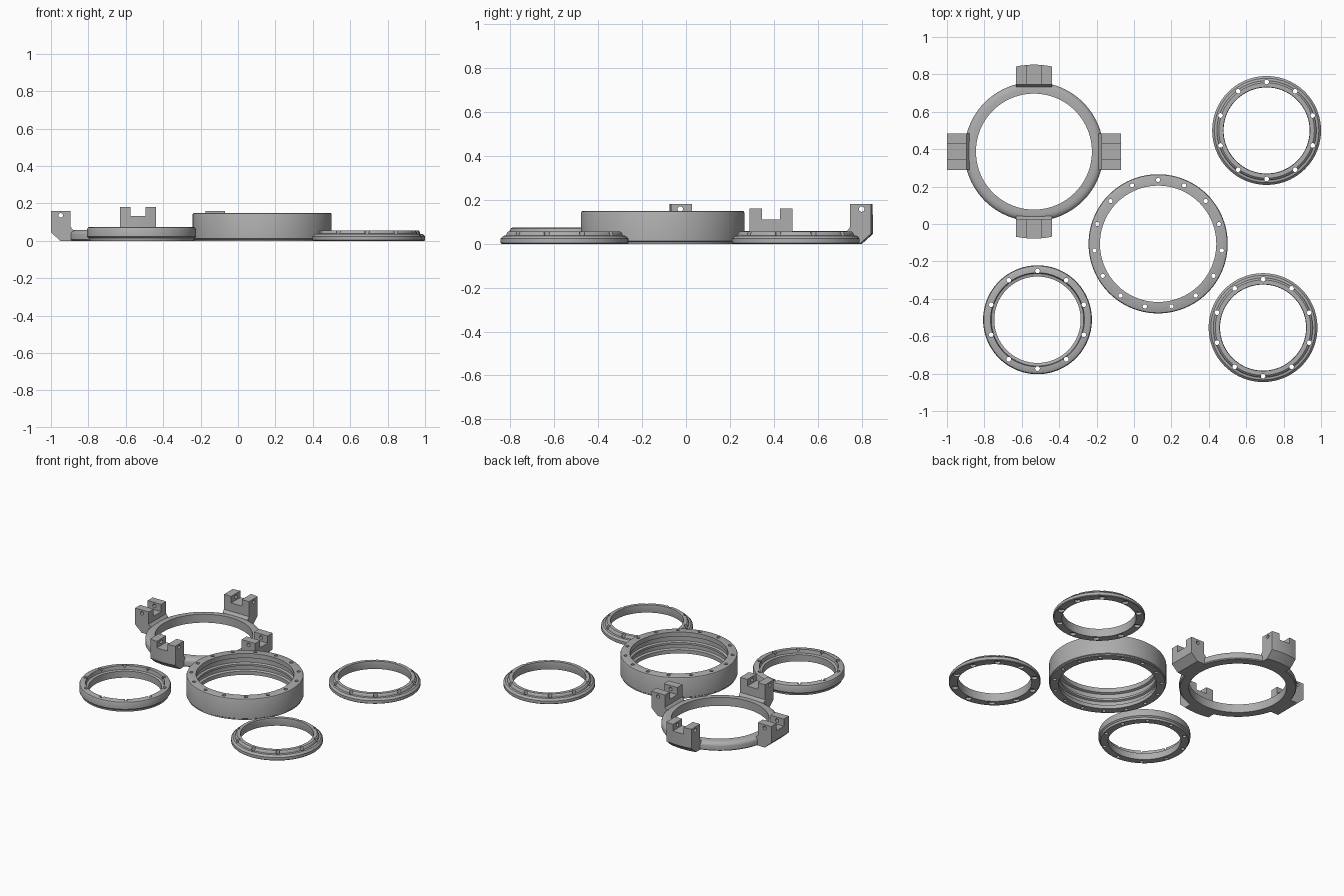
import bpy, bmesh, math
from mathutils import Matrix, Vector

if "Cube" in bpy.data.objects:
    bpy.data.objects.remove(bpy.data.objects["Cube"])

grey = bpy.data.materials.new("warm grey")
grey.diffuse_color = (0.42, 0.42, 0.42, 1)
grey.use_nodes = True
grey.node_tree.nodes["Principled BSDF"].inputs["Base Color"].default_value = grey.diffuse_color


def make_object(name, bm):
    bmesh.ops.recalc_face_normals(bm, faces=bm.faces)
    me = bpy.data.meshes.new(name)
    bm.to_mesh(me)
    bm.free()
    ob = bpy.data.objects.new(name, me)
    me.materials.append(grey)
    bpy.context.collection.objects.link(ob)
    return ob


def lathe(name, profile, centre, n=96):
    """Revolve a closed (radius, z) profile into a ring."""
    bm = bmesh.new()
    loops = []
    for i in range(n):
        a = 2 * math.pi * i / n
        loops.append([bm.verts.new((centre[0] + r * math.cos(a),
                                    centre[1] + r * math.sin(a), z)) for r, z in profile])
    k = len(profile)
    for i in range(n):
        p, q = loops[i], loops[(i + 1) % n]
        for j in range(k):
            bm.faces.new((p[j], q[j], q[(j + 1) % k], p[(j + 1) % k]))
    return make_object(name, bm)


def cylinder(bm, r, z0, z1, x, y, sides=16):
    bmesh.ops.create_cone(bm, cap_ends=True, segments=sides, radius1=r, radius2=r,
                          depth=z1 - z0, matrix=Matrix.Translation((x, y, (z0 + z1) / 2)))


def cut(ob, bm):
    """Subtract a cutter mesh and discard it."""
    cutter = make_object("cutter", bm)
    cutter.hide_render = True
    mod = ob.modifiers.new("cut", "BOOLEAN")
    mod.operation, mod.solver, mod.object = "DIFFERENCE", "EXACT", cutter
    bpy.context.view_layer.objects.active = ob
    bpy.ops.object.modifier_apply(modifier=mod.name)
    bpy.data.objects.remove(cutter)


def bolt_circle(ob, centre, radius, count, hole, z0, z1):
    bm = bmesh.new()
    for i in range(count):
        a = math.pi / 2 + 2 * math.pi * i / count
        cylinder(bm, hole, z0, z1, centre[0] + radius * math.cos(a),
                 centre[1] + radius * math.sin(a))
    cut(ob, bm)


# Central housing: tall ring with internal grooves and 15 bolt holes
c = (0.129, -0.106)
housing = lathe("housing_ring", [
    (0.311, 0), (0.366, 0), (0.366, 0.008), (0.372, 0.012), (0.372, 0.14), (0.369, 0.147),
    (0.363, 0.15), (0.311, 0.15), (0.311, 0.118), (0.326, 0.112), (0.326, 0.082),
    (0.313, 0.076), (0.313, 0.062), (0.326, 0.056), (0.326, 0.032), (0.311, 0.026)], c)
bolt_circle(housing, c, 0.342, 15, 0.0115, -0.05, 0.2)

# Two low retaining flanges with stepped rims and counterbored holes
for name, c in (("back_flange", (0.709, 0.5)), ("front_flange", (0.69, -0.554))):
    flange = lathe(name, [
        (0.236, 0), (0.287, 0), (0.291, 0.004), (0.291, 0.023), (0.279, 0.036),
        (0.266, 0.038), (0.262, 0.05), (0.255, 0.056), (0.232, 0.056), (0.23, 0.04)], c)
    bolt_circle(flange, c, 0.259, 10, 0.0125, -0.05, 0.1)
    bolt_circle(flange, c, 0.259, 10, 0.02, -0.05, 0.016)

# Thicker clamp ring with an inner recess
c = (-0.516, -0.512)
clamp = lathe("clamp_ring", [
    (0.231, 0), (0.279, 0), (0.282, 0.014), (0.291, 0.022), (0.291, 0.06), (0.287, 0.07),
    (0.278, 0.075), (0.251, 0.075), (0.247, 0.05), (0.231, 0.046)], c)
bolt_circle(clamp, c, 0.261, 10, 0.0125, -0.05, 0.1)

# Bracket ring with a rounded shoulder
c = (-0.535, 0.387)
bracket_ring = lathe("bracket_ring", [
    (0.31, 0), (0.366, 0), (0.372, 0.006), (0.372, 0.034), (0.369, 0.044), (0.361, 0.052),
    (0.35, 0.057), (0.338, 0.059), (0.31, 0.059)], c)


def bracket(name, angle, top, floor, hole_z, curved):
    """Slotted clevis: side profile extruded sideways, slot and pin hole cut out."""
    side = [(0.345, 0), (0.415, 0), (0.465, 0.045), (0.465, top), (0.36, top),
            (0.36, 0.075), (0.345, 0.056)]
    half, n = 0.097, 8
    bm = bmesh.new()
    rows = []
    for i in range(n + 1):
        t = -half + 2 * half * i / n
        drop = 0.465 - math.sqrt(0.465 ** 2 - t * t) if curved else 0
        rows.append([bm.verts.new((r - (drop if r > 0.4 else 0), t, z)) for r, z in side])
    k = len(side)
    for p, q in zip(rows, rows[1:]):
        for j in range(k):
            bm.faces.new((p[j], p[(j + 1) % k], q[(j + 1) % k], q[j]))
    bm.faces.new(rows[0])
    bm.faces.new(rows[-1])
    ob = make_object(name, bm)
    # slot
    bm = bmesh.new()
    bmesh.ops.create_cube(bm, size=1, matrix=Matrix.Translation((0.41, 0, floor + 0.1))
                          @ Matrix.Diagonal((0.3, 0.082, 0.2, 1)))
    cut(ob, bm)
    # pin hole
    bm = bmesh.new()
    bmesh.ops.create_cone(bm, cap_ends=True, segments=20, radius1=0.0125, radius2=0.0125,
                          depth=0.4, matrix=Matrix.Translation((0.413, 0, hole_z))
                          @ Matrix.Rotation(math.pi / 2, 4, "X"))
    cut(ob, bm)
    ob.data.transform(Matrix.Translation(Vector((c[0], c[1], 0)))
                      @ Matrix.Rotation(angle, 4, "Z"))


# Four clevis brackets: the front and back pair is taller
for i, name in enumerate(("right", "back", "left", "front")):
    tall = i % 2 == 1
    bracket(name + "_bracket", i * math.pi / 2, 0.18 if tall else 0.16,
            0.134 if tall else 0.11, 0.158 if tall else 0.136, tall)

# Smooth curved surfaces, keep machined edges crisp
for ob in bpy.context.scene.objects:
    ob.select_set(True)
bpy.context.view_layer.objects.active = housing
bpy.ops.object.shade_smooth_by_angle(angle=math.radians(30))
